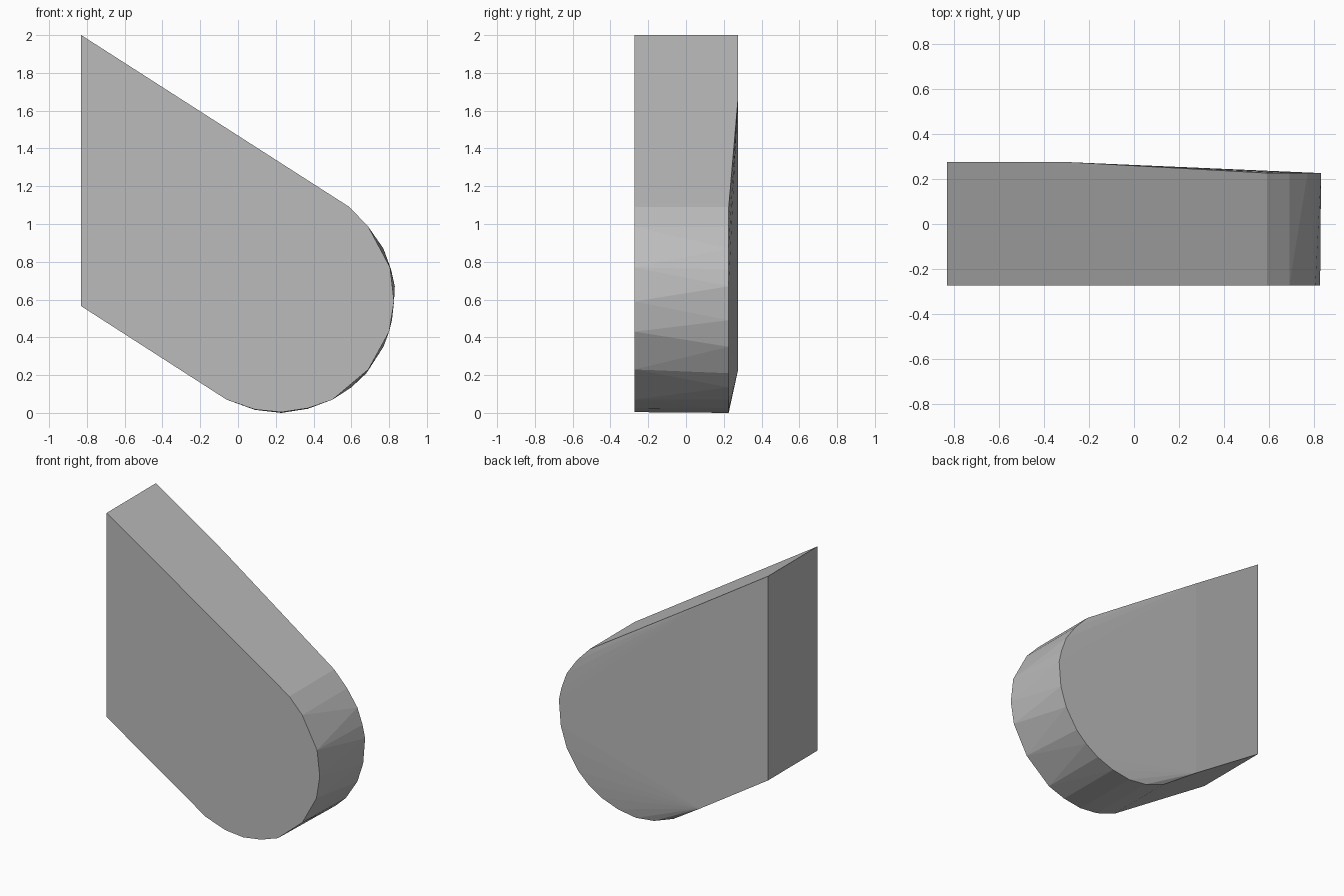
import bpy, bmesh

if "Cube" in bpy.data.objects:
    bpy.data.objects.remove(bpy.data.objects["Cube"])

FRONT, BACK, NOSE_BACK = -0.272, 0.275, 0.226

# straight-sided end of the slab, and the line where the back starts to taper
end = [(-0.83, 2.0), (-0.83, 0.565)]
crease = [(-0.30, 1.66), (-0.30, 0.225)]

# rounded nose outline, slightly fuller at the back than at the front
nose_front = [(0.59, 1.09), (0.69, 0.985), (0.805, 0.77), (0.826, 0.59), (0.80, 0.43),
              (0.69, 0.23), (0.50, 0.07), (0.37, 0.025), (0.23, 0.004), (0.09, 0.018), (-0.06, 0.07)]
nose_back = [(0.59, 1.09), (0.69, 0.985), (0.77, 0.87), (0.81, 0.76), (0.83, 0.67), (0.815, 0.49),
             (0.77, 0.35), (0.68, 0.21), (0.60, 0.135), (0.50, 0.07), (0.37, 0.022), (0.23, 0.0),
             (0.09, 0.016), (-0.06, 0.07)]

# slab body: convex skin over the front outline, full-depth end and thinner nose
bm = bmesh.new()
for outline, y in ((end + nose_front, FRONT), (end + crease, BACK), (nose_back, NOSE_BACK)):
    for x, z in outline:
        bm.verts.new((x, y, z))
hull = bmesh.ops.convex_hull(bm, input=bm.verts[:])
loose = [v for v in bm.verts if not v.link_faces]
bmesh.ops.delete(bm, geom=loose, context='VERTS')
bmesh.ops.dissolve_limit(bm, angle_limit=0.01, verts=bm.verts[:], edges=bm.edges[:])
bmesh.ops.recalc_face_normals(bm, faces=bm.faces[:])

mesh = bpy.data.meshes.new("rounded_slab")
bm.to_mesh(mesh)
bm.free()
slab = bpy.data.objects.new("rounded_slab", mesh)
bpy.context.collection.objects.link(slab)

# single plain grey
grey = bpy.data.materials.new("grey")
grey.diffuse_color = (0.5, 0.5, 0.5, 1.0)
grey.use_nodes = True
grey.node_tree.nodes["Principled BSDF"].inputs["Base Color"].default_value = grey.diffuse_color
mesh.materials.append(grey)
